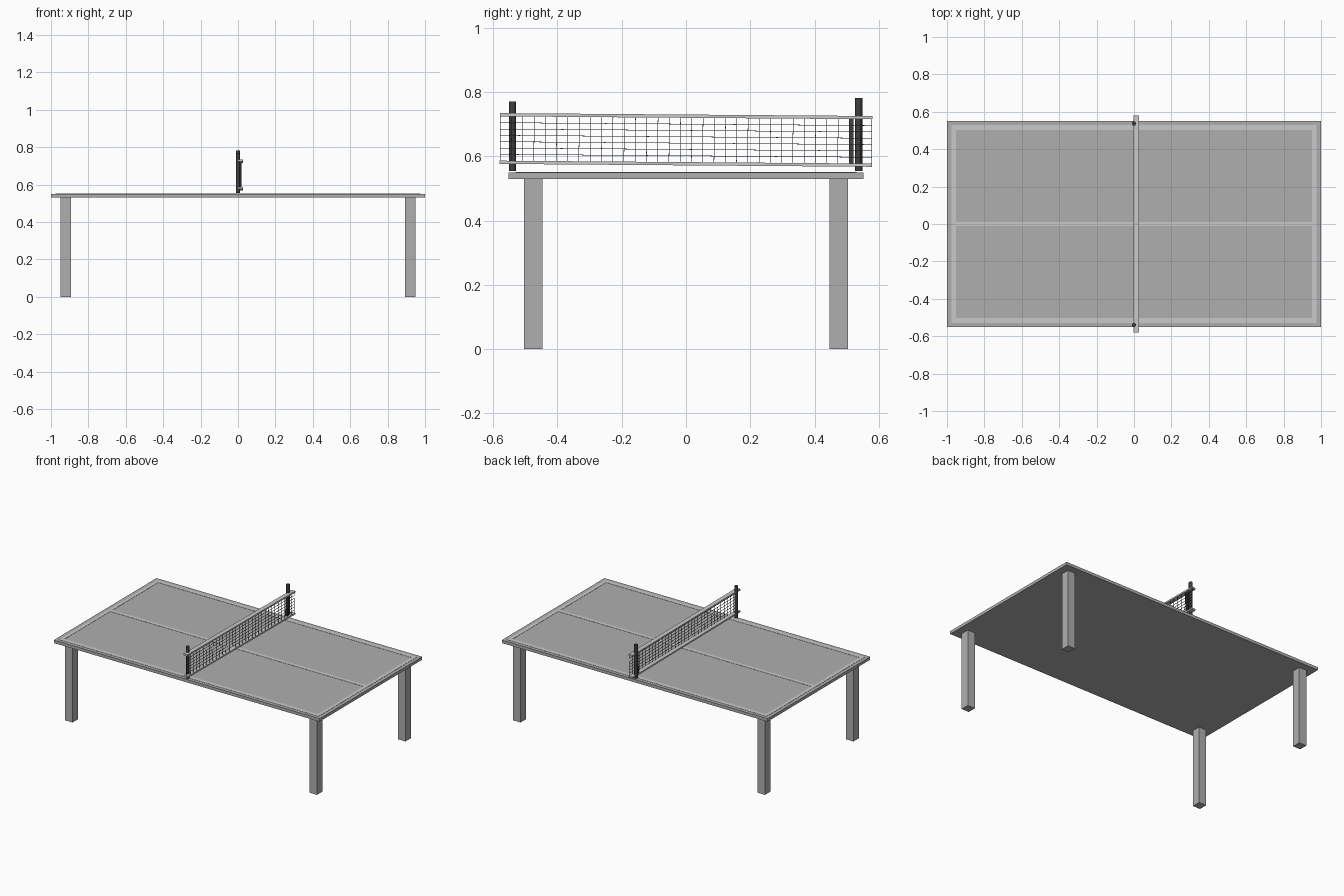
import bpy, bmesh, math
from mathutils import Matrix

if "Cube" in bpy.data.objects:
    bpy.data.objects.remove(bpy.data.objects["Cube"])


def material(name, r, g, b):
    m = bpy.data.materials.new(name)
    m.diffuse_color = (r, g, b, 1)
    m.use_nodes = True
    m.node_tree.nodes["Principled BSDF"].inputs["Base Color"].default_value = m.diffuse_color
    return m


GREY = material("table grey", 0.43, 0.43, 0.43)
LIGHT = material("line light grey", 0.59, 0.59, 0.59)
DARK = material("post charcoal", 0.05, 0.05, 0.05)


def boxes(name, mat, items, tilt=0.0, pivot_z=0.0):
    """One object made of boxes given as (x0, x1, y0, y1, z0, z1)."""
    bm = bmesh.new()
    for x0, x1, y0, y1, z0, z1 in items:
        m = Matrix.Translation(((x0 + x1) / 2, (y0 + y1) / 2, (z0 + z1) / 2))
        bmesh.ops.create_cube(bm, size=1, matrix=m @ Matrix.Diagonal((x1 - x0, y1 - y0, z1 - z0, 1)))
    me = bpy.data.meshes.new(name)
    bm.to_mesh(me)
    bm.free()
    me.materials.append(mat)
    ob = bpy.data.objects.new(name, me)
    ob.location.z = pivot_z
    ob.rotation_euler.x = tilt
    bpy.context.collection.objects.link(ob)
    return ob


# Table top
boxes("table_top", GREY, [(-1, 1, -0.552, 0.552, 0.53, 0.55)])

# Legs
for sx, x_name in ((-1, "left"), (1, "right")):
    for sy, y_name in ((-1, "front"), (1, "back")):
        x, y = sx * 0.92, sy * 0.475
        boxes(f"{y_name}_{x_name}_leg", GREY, [(x - 0.028, x + 0.028, y - 0.029, y + 0.029, 0, 0.531)])

# Painted border and centre line as thin plates
z = (0.5495, 0.5515)
boxes("end_lines", LIGHT, [(-0.977, -0.953, -0.53, 0.53, *z), (0.953, 0.977, -0.53, 0.53, *z)])
boxes("side_lines", LIGHT, [(-0.953, 0.953, -0.53, -0.503, *z), (-0.953, 0.953, 0.503, 0.53, *z)])
boxes("centre_line", LIGHT, [(-0.953, 0.953, -0.012, 0.012, *z)])

# Net posts
for name, y, top in (("front_post", -0.54, 0.77), ("back_post", 0.537, 0.782)):
    bpy.ops.mesh.primitive_cylinder_add(vertices=16, radius=0.0115, depth=top - 0.555,
                                        location=(0, y, (top + 0.555) / 2))
    post = bpy.context.object
    post.name = name
    post.data.materials.append(DARK)
    bpy.ops.object.shade_smooth_by_angle()

# Net: two tapes and a grid of thin strands, slightly tilted as a whole
TILT = -math.atan2(0.009, 1.16)
PZ = 0.651
boxes("top_tape", LIGHT, [(-0.004, 0.026, -0.58, 0.58, 0.069, 0.079)], TILT, PZ)
boxes("bottom_tape", LIGHT, [(-0.004, 0.026, -0.58, 0.58, -0.079, -0.069)], TILT, PZ)
W = 0.0008
COLS, ROWS = 33, 7
strands = []
for i in range(COLS + 1):
    y = -0.578 + 1.156 * i / COLS
    strands.append((0.019, 0.0215, y - W, y + W, -0.07, 0.07))
for j in range(1, ROWS):
    h = -0.069 + 0.138 * j / ROWS
    strands.append((0.019, 0.0215, -0.578, 0.578, h - W, h + W))
boxes("net_strands", DARK, strands, TILT, PZ)

# Net edge strip beside the back post
boxes("net_edge_strip", DARK, [(0.0, 0.015, 0.508, 0.521, -0.07, 0.07)], TILT, PZ)
